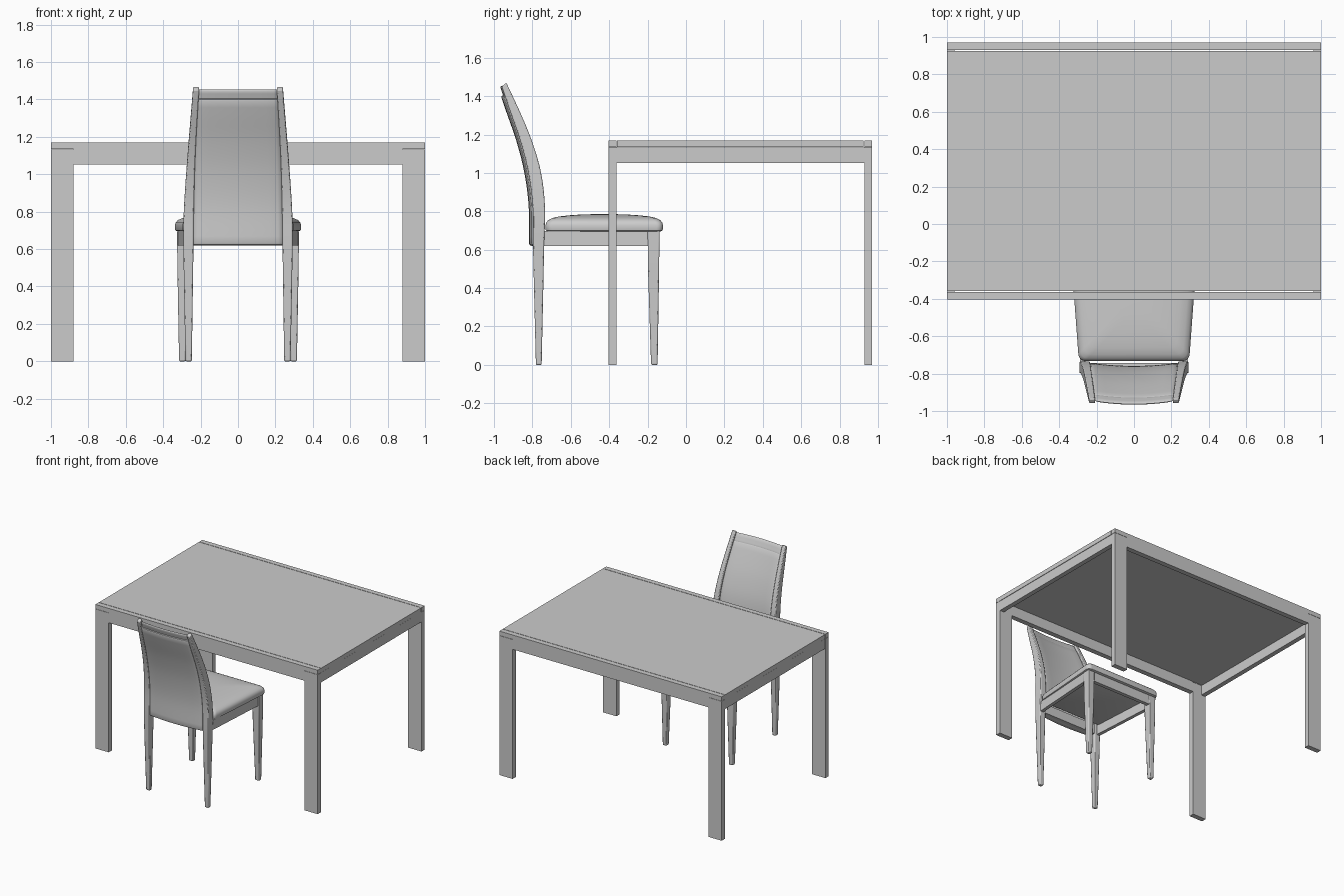
import bpy, bmesh, math

if "Cube" in bpy.data.objects:
    bpy.data.objects.remove(bpy.data.objects["Cube"])


def finish(name, bm, bevel=0.0, smooth=True):
    bmesh.ops.recalc_face_normals(bm, faces=bm.faces)
    me = bpy.data.meshes.new(name)
    bm.to_mesh(me)
    bm.free()
    ob = bpy.data.objects.new(name, me)
    bpy.context.collection.objects.link(ob)
    bpy.context.view_layer.objects.active = ob
    for o in bpy.context.selected_objects:
        o.select_set(False)
    ob.select_set(True)
    if bevel:
        m = ob.modifiers.new("bevel", 'BEVEL')
        m.width, m.segments, m.limit_method = bevel, 2, 'ANGLE'
        m.angle_limit = math.radians(40)
    if smooth:
        bpy.ops.object.shade_smooth_by_angle(angle=math.radians(40))
    return ob


def loft(name, rings, bevel=0.0, smooth=True):
    """Skin a list of equal-length closed rings and cap both ends."""
    bm = bmesh.new()
    vs = [[bm.verts.new(p) for p in r] for r in rings]
    n = len(rings[0])
    for a, b in zip(vs, vs[1:]):
        for i in range(n):
            j = (i + 1) % n
            bm.faces.new((a[i], a[j], b[j], b[i]))
    bm.faces.new(vs[0])
    bm.faces.new(vs[-1])
    return finish(name, bm, bevel, smooth)


def rect(x0, x1, y0, y1, z):
    return [(x0, y0, z), (x1, y0, z), (x1, y1, z), (x0, y1, z)]


def box(name, x0, x1, y0, y1, z0, z1):
    return loft(name, [rect(x0, x1, y0, y1, z0), rect(x0, x1, y0, y1, z1)], smooth=False)


def curve(table, t):
    """Catmull-Rom-like smooth lookup in a table of (t, value)."""
    n = len(table)

    def slope(i):
        a, b = table[max(i - 1, 0)], table[min(i + 1, n - 1)]
        return (b[1] - a[1]) / (b[0] - a[0])
    i = 0
    while i < n - 2 and t > table[i + 1][0]:
        i += 1
    (t0, v0), (t1, v1) = table[i], table[i + 1]
    h = t1 - t0
    u = (t - t0) / h
    return ((2*u**3 - 3*u*u + 1) * v0 + (u**3 - 2*u*u + u) * h * slope(i)
            + (3*u*u - 2*u**3) * v1 + (u**3 - u*u) * h * slope(i + 1))


# ---------- table ----------
Y0, Y1, TOP, SLAB, LOW = -0.404, 0.97, 1.17, 1.135, 1.053
box("table_top", -1, 1, Y0 + 0.045, Y1 - 0.045, SLAB, TOP)
for end, ya, yb in (("front", Y0, Y0 + 0.041), ("back", Y1 - 0.041, Y1)):
    box(end + "_edge_strip", -1, 1, ya, yb, SLAB, TOP)
    box(end + "_table_apron", -0.88, 0.88, ya, yb, LOW, SLAB)
    for s in (-1, 1):
        box(end + "_table_leg", *sorted((s * 0.88, s)), ya, yb, 0, SLAB - 0.002)
for s in (-1, 1):
    box("side_table_apron", *sorted((s * 0.96, s * 0.998)), Y0 + 0.041, Y1 - 0.041, LOW, SLAB - 0.002)

# ---------- chair back curves: y of front and rear faces against height ----------
FRONT = [(0, -.752), (.62, -.739), (.83, -.735), (1.01, -.757), (1.17, -.804), (1.32, -.866), (1.47, -.936)]
REAR = [(0, -.782), (.62, -.797), (.83, -.799), (1.01, -.823), (1.17, -.864), (1.32, -.916), (1.45, -.960)]
INNER = [(0, .247), (.62, .238), (.8, .236), (1.1, .228), (1.47, .208)]
OUTER = [(0, .281), (.62, .292), (.8, .290), (1.1, .270), (1.47, .240)]

# rear legs running up into the back posts
heights = [0, .2, .4] + [.6 + .87 * i / 20 for i in range(21)]
for s in (-1, 1):
    rings = []
    for z in heights:
        zr = z - 0.02 * max(0, (z - .8) / .67)
        a, b = s * curve(INNER, z), s * curve(OUTER, z)
        yf, yr = curve(FRONT, z), curve(REAR, zr)
        rings.append([(a, yf, z), (b, yf, z), (b, yr, zr), (a, yr, zr)])
    loft("back_post", rings, 0.006)


def back_slab(name, z0, z1, inset_front, inset_rear, edge, steps):
    """Curved panel between the posts, bowed to the rear, with rounded edges."""
    rings = []
    levels = [(z0, edge), (z0 + edge * .3, edge * .3), (z0 + edge, 0)]
    levels += [(z0 + edge + (z1 - z0 - 2*edge) * i / steps, 0) for i in range(1, steps + 1)]
    levels += [(z1 - edge * .3, edge * .3), (z1, edge)]
    us = [-1, -.97, -.9, -.7, -.45, -.2, 0, .2, .45, .7, .9, .97, 1]
    for z, pinch in levels:
        w = curve(INNER, z) + 0.001
        yf, yr = curve(FRONT, z), curve(REAR, z)
        front, rear = [], []
        for u in us:
            bow = 0.017 * (1 - u * u)
            k = pinch + (edge * .7 if abs(u) == 1 else edge * .2 if abs(u) == .97 else 0)
            k = min(k, (yf - yr - inset_front - inset_rear) * .47)
            front.append((u * w, yf - inset_front - bow - k, z))
            rear.append((u * w, yr + inset_rear - bow + k, z))
        rings.append(front + rear[::-1])
    loft(name, rings)


back_slab("back_pad", .62, 1.405, .008, -.004, .014, 22)
back_slab("top_rail", 1.385, 1.453, .010, .008, .012, 4)

# ---------- seat ----------


def half_width(y):
    return .295 + (.340 - .295) * (y + .732) / .612


def seat_ring(inset, z):
    y0, y1, r = -.732 + inset, -.12 - inset, .035
    pts = []
    for cx, cy, a0 in ((1, y1 - r, 0), (-1, y1 - r, 90), (-1, y0 + r, 180), (1, y0 + r, 270)):
        for k in range(7):
            a = math.radians(a0 + 15 * k)
            y = cy + r * math.sin(a)
            pts.append((cx * (half_width(y) - inset - r) + r * math.cos(a), y, z))
    return pts


loft("seat_cushion", [seat_ring(i, z) for i, z in (
    (.010, .696), (.002, .700), (0, .710), (0, .728), (.004, .742), (.014, .754),
    (.035, .765), (.07, .773), (.12, .779), (.18, .783), (.24, .785))])

# front legs and seat rails
for s in (-1, 1):
    loft("front_leg", [rect(s * a, s * b, c, d, z) for a, b, c, d, z in (
        (.280, .315, -.182, -.148, 0), (.268, .324, -.198, -.140, .5), (.266, .326, -.200, -.138, .698))], 0.006)
    loft("side_rail", [[(s * .258, -.76, z), (s * .286, -.76, z), (s * .322, -.17, z), (s * .294, -.17, z)]
                       for z in (.62, .698)], smooth=False)
box("front_rail", -.28, .28, -.172, -.142, .62, .698)
box("rear_rail", -.25, .25, -.775, -.742, .622, .698)
